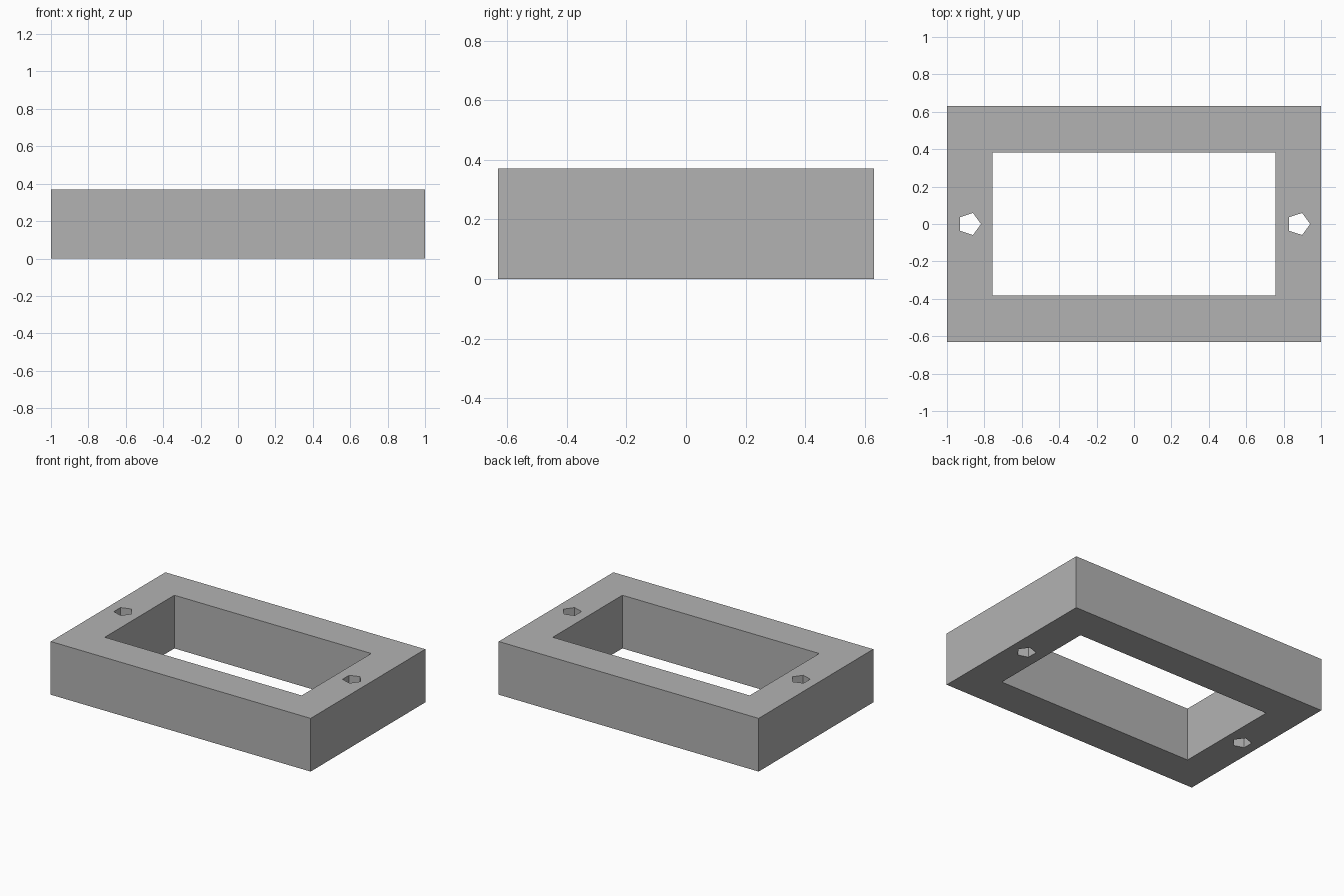
import bpy

WIDTH, DEPTH, HEIGHT = 2.0, 1.26, 0.37

if "Cube" in bpy.data.objects:
    bpy.data.objects.remove(bpy.data.objects["Cube"], do_unlink=True)

# Plain grey material
grey = bpy.data.materials.new("plain_grey")
grey.use_nodes = True
colour = (0.45, 0.45, 0.45, 1)
grey.diffuse_color = colour
grey.node_tree.nodes["Principled BSDF"].inputs["Base Color"].default_value = colour


def box(name, x, y, z):
    """Box of the given size, centred on the frame."""
    bpy.ops.mesh.primitive_cube_add(size=1, location=(0, 0, HEIGHT / 2))
    obj = bpy.context.object
    obj.name = name
    for v in obj.data.vertices:
        v.co = (v.co.x * x, v.co.y * y, v.co.z * z)
    obj.data.materials.append(grey)
    return obj


def five_sided_pin(name, x):
    """Upright five-sided prism with one corner pointing to +x."""
    bpy.ops.mesh.primitive_cylinder_add(vertices=5, radius=0.062, depth=HEIGHT * 2,
                                        location=(x, 0, HEIGHT / 2),
                                        rotation=(0, 0, -1.5707963))
    obj = bpy.context.object
    obj.name = name
    obj.data.materials.append(grey)
    return obj


# Rectangular frame, with the window and two screw holes cut through it
frame = box("frame", WIDTH, DEPTH, HEIGHT)
cutters = [
    box("window_cutter", 1.515, 0.765, HEIGHT * 2),
    five_sided_pin("left_hole_cutter", 0.88),
    five_sided_pin("right_hole_cutter", -0.88),
]
for cutter in cutters:
    cut = frame.modifiers.new(cutter.name, "BOOLEAN")
    cut.operation = "DIFFERENCE"
    cut.solver = "EXACT"
    cut.object = cutter

# Apply the cuts and drop the cutters
bpy.context.view_layer.update()
evaluated = frame.evaluated_get(bpy.context.evaluated_depsgraph_get())
cut_mesh = bpy.data.meshes.new_from_object(evaluated)
frame.modifiers.clear()
frame.data = cut_mesh
for cutter in cutters:
    bpy.data.objects.remove(cutter, do_unlink=True)
